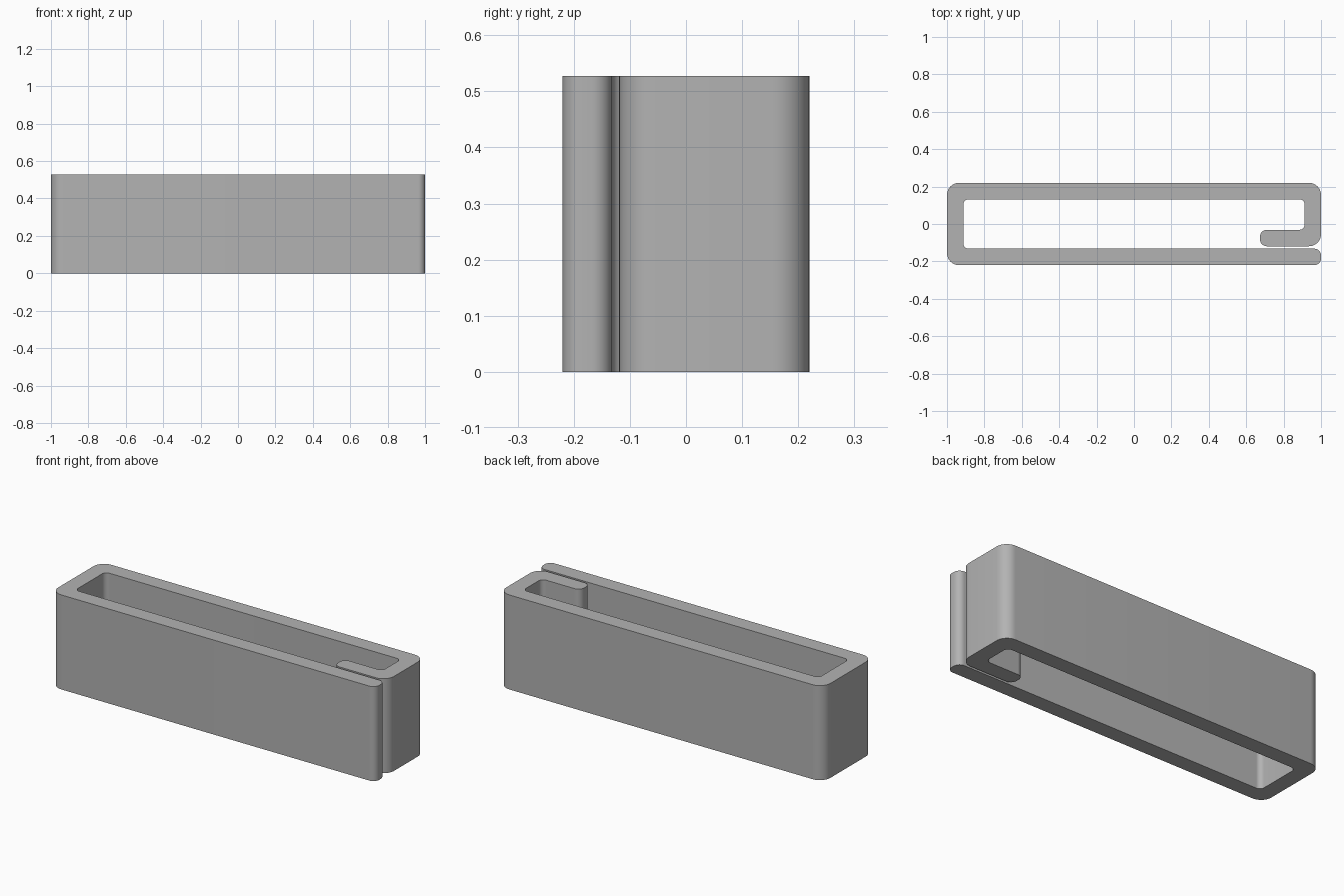
import bpy
import bmesh
from math import pi, tan, sin, cos
from mathutils import Vector

cube = bpy.data.objects.get("Cube")
if cube:
    bpy.data.objects.remove(cube, do_unlink=True)

HEIGHT = 0.527
STEPS = 10

# Material
grey = bpy.data.materials.new("plain grey")
grey.use_nodes = True
colour = (0.45, 0.45, 0.45, 1)
grey.diffuse_color = colour
grey.node_tree.nodes["Principled BSDF"].inputs["Base Color"].default_value = colour


def rounded_outline(corners):
    """Replace each corner (x, y, radius) by an arc."""
    points = []
    for i, (x, y, r) in enumerate(corners):
        here = Vector((x, y))
        before = (Vector(corners[i - 1][:2]) - here).normalized()
        after = (Vector(corners[(i + 1) % len(corners)][:2]) - here).normalized()
        centre = here + (before + after) * r
        for k in range(STEPS + 1):
            a = k / STEPS * pi / 2
            points.append(centre - after * r * cos(a) - before * r * sin(a))
    return points


# Plan of the bent strip: outer front, slot, inner cavity, hook, outer back
OUTER, INNER, TIP = 0.065, 0.027, 0.036
plan = [
    (-1, -0.22, OUTER), (1, -0.22, TIP), (1, -0.132, TIP),
    (-0.912, -0.132, INNER), (-0.912, 0.132, INNER),
    (0.912, 0.132, INNER), (0.912, -0.031, INNER),
    (0.674, -0.031, TIP), (0.674, -0.119, TIP),
    (1, -0.119, OUTER), (1, 0.22, OUTER), (-1, 0.22, OUTER),
]

# Extrude the plan upwards
bm = bmesh.new()
base = bm.faces.new([bm.verts.new((p.x, p.y, 0)) for p in rounded_outline(plan)])
top = bmesh.ops.extrude_face_region(bm, geom=[base], use_keep_orig=True)
bmesh.ops.translate(bm, vec=(0, 0, HEIGHT),
                    verts=[v for v in top["geom"] if isinstance(v, bmesh.types.BMVert)])
bmesh.ops.recalc_face_normals(bm, faces=bm.faces)
mesh = bpy.data.meshes.new("bent_strip_clip")
bm.to_mesh(mesh)
bm.free()
mesh.materials.append(grey)

clip = bpy.data.objects.new("bent_strip_clip", mesh)
bpy.context.collection.objects.link(clip)
bpy.context.view_layer.objects.active = clip
clip.select_set(True)
bpy.ops.object.shade_smooth_by_angle(angle=pi / 6)
